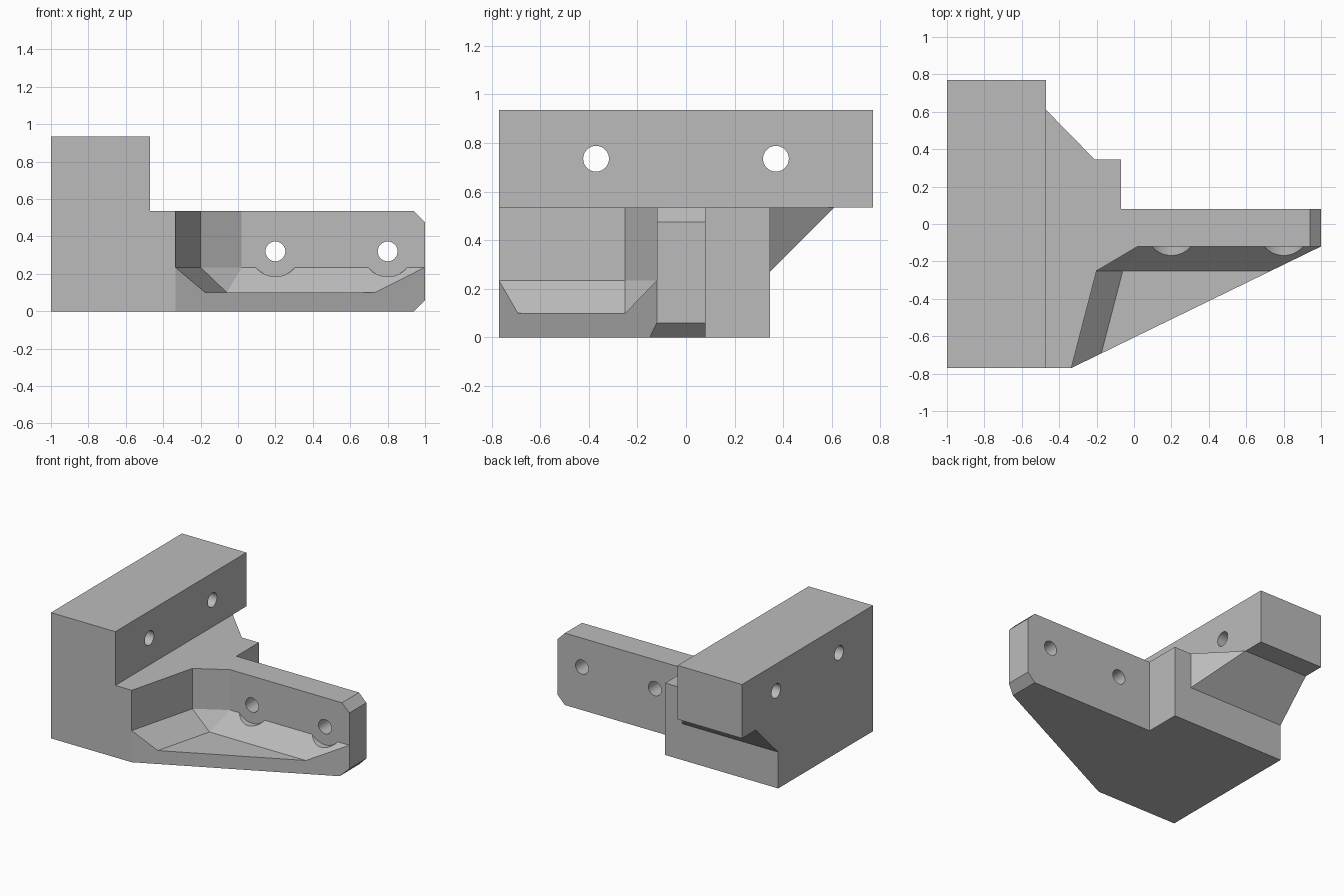
import bpy, bmesh
from math import radians, pi
from mathutils import Matrix

cube = bpy.data.objects.get("Cube")
if cube:
    bpy.data.objects.remove(cube, do_unlink=True)

grey = bpy.data.materials.new("plain grey")
grey.use_nodes = True
grey.diffuse_color = (0.5, 0.5, 0.5, 1)
grey.node_tree.nodes["Principled BSDF"].inputs["Base Color"].default_value = grey.diffuse_color


def finish(name, bm):
    bmesh.ops.recalc_face_normals(bm, faces=bm.faces)
    mesh = bpy.data.meshes.new(name)
    bm.to_mesh(mesh)
    bm.free()
    mesh.materials.append(grey)
    obj = bpy.data.objects.new(name, mesh)
    bpy.context.collection.objects.link(obj)
    return obj


def prism(name, outline, z0, z1):
    bm = bmesh.new()
    face = bm.faces.new([bm.verts.new((x, y, z0)) for x, y in outline])
    top = bmesh.ops.extrude_face_region(bm, geom=[face])["geom"]
    verts = [v for v in top if isinstance(v, bmesh.types.BMVert)]
    bmesh.ops.translate(bm, verts=verts, vec=(0, 0, z1 - z0))
    return finish(name, bm)


def hull(name, points):
    bm = bmesh.new()
    for p in points:
        bm.verts.new(p)
    bmesh.ops.convex_hull(bm, input=bm.verts)
    bmesh.ops.dissolve_limit(bm, angle_limit=radians(1), verts=bm.verts, edges=bm.edges)
    return finish(name, bm)


def cylinder(name, radius, depth, centre, axis):
    bm = bmesh.new()
    turn = Matrix.Rotation(pi / 2, 4, "Y" if axis == "X" else "X")
    bmesh.ops.create_cone(bm, cap_ends=True, segments=48, radius1=radius, radius2=radius,
                          depth=depth, matrix=Matrix.Translation(centre) @ turn)
    return finish(name, bm)


def combine(target, tool, operation):
    mod = target.modifiers.new(tool.name, "BOOLEAN")
    mod.operation, mod.object, mod.solver = operation, tool, "EXACT"
    bpy.context.view_layer.objects.active = target
    bpy.ops.object.modifier_apply(modifier=mod.name)
    bpy.data.objects.remove(tool, do_unlink=True)


DECK, LEDGE, FLOOR = 0.535, 0.235, 0.10

# Lower body with the arm
bracket = prism("bracket", [(-1, -0.77), (-0.335, -0.77), (1, -0.12), (1, 0.08),
                            (-0.07, 0.08), (-0.07, 0.345), (-1, 0.345)], 0, DECK)

# Sloped gusset beneath the rear overhang
gusset = hull("rear_gusset", [(-1, 0.3, DECK), (-1, 0.3, 0.27), (-0.21, 0.3, DECK),
                              (-0.21, 0.3, 0.27), (-1, 0.345, 0.27), (-0.21, 0.345, 0.27),
                              (-0.21, 0.345, DECK), (-1, 0.61, DECK), (-0.47, 0.61, DECK)])
combine(bracket, gusset, "UNION")

# Long upper block
block = prism("upper_block", [(-1, -0.77), (-0.47, -0.77), (-0.47, 0.77), (-1, 0.77)],
              DECK, 0.935)
combine(bracket, block, "UNION")

# Open pocket with a sloped foot along its walls
wall = [(-0.395, -1), (-0.2, -0.25), (0.02, -0.12), (1.2, -0.12), (1.2, -1)]
floor = [(-0.255, -1), (-0.06, -0.25), (1.2, -0.25), (1.2, -1)]
pocket = hull("pocket", [(x, y, z) for z in (LEDGE, 0.7) for x, y in wall]
              + [(x, y, FLOOR) for x, y in floor])
combine(bracket, pocket, "DIFFERENCE")

# Bevelled tip of the arm, top and bottom
for edge, inward in ((DECK, -1), (0, 1)):
    corner = [(0.9, edge - 0.04 * inward), (1.1, edge - 0.04 * inward),
              (1.1, edge + 0.16 * inward)]
    tip = hull("tip_bevel", [(x, y, z) for y in (-0.5, 0.3) for x, z in corner])
    combine(bracket, tip, "DIFFERENCE")

# Arm holes with clearance for screw heads
for x in (0.2, 0.8):
    combine(bracket, cylinder("arm_hole", 0.053, 0.6, (x, 0, 0.32), "Y"), "DIFFERENCE")
    combine(bracket, cylinder("head_clearance", 0.135, 0.2, (x, -0.22, 0.32), "Y"), "DIFFERENCE")

# Holes through the upper block
for y in (-0.37, 0.37):
    combine(bracket, cylinder("block_hole", 0.053, 1, (-0.735, y, 0.735), "X"), "DIFFERENCE")

bpy.ops.object.select_all(action="DESELECT")
bracket.select_set(True)
bpy.context.view_layer.objects.active = bracket
bpy.ops.object.shade_smooth_by_angle(angle=radians(25))
